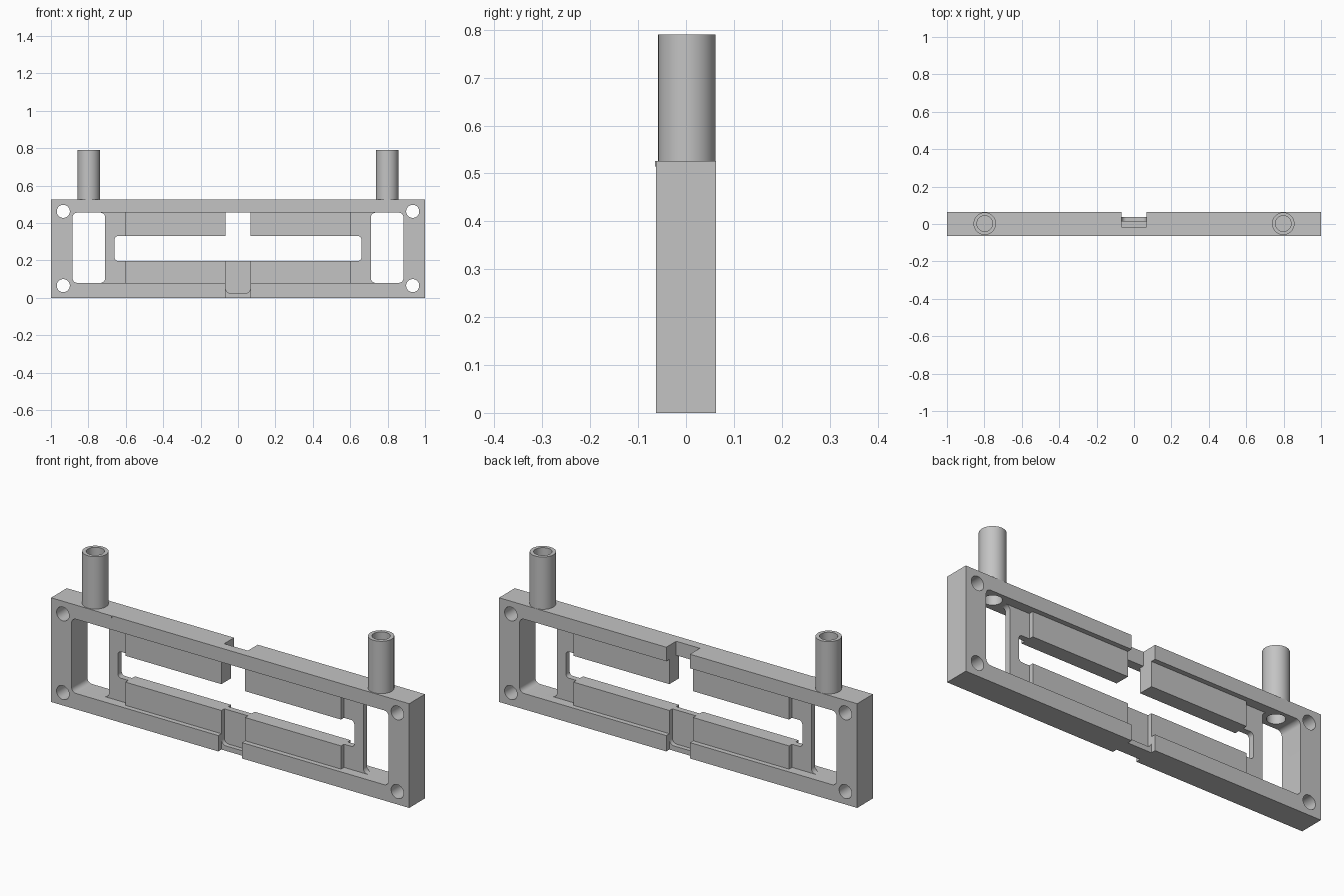
import bpy, bmesh, math

if "Cube" in bpy.data.objects:
    bpy.data.objects.remove(bpy.data.objects["Cube"])

grey = bpy.data.materials.new("light grey")
grey.diffuse_color = (0.55, 0.55, 0.55, 1)
grey.use_nodes = True
grey.node_tree.nodes["Principled BSDF"].inputs["Base Color"].default_value = grey.diffuse_color


def new_object(name, bm):
    bmesh.ops.recalc_face_normals(bm, faces=bm.faces)
    mesh = bpy.data.meshes.new(name)
    bm.to_mesh(mesh)
    bm.free()
    mesh.materials.append(grey)
    obj = bpy.data.objects.new(name, mesh)
    bpy.context.collection.objects.link(obj)
    return obj


def block(name, x0, x1, y0, y1, z0, z1, r=0.0):
    """Box whose x-z outline may have rounded corners."""
    pts = []
    if r:
        for i, (cx, cz) in enumerate([(x1 - r, z1 - r), (x0 + r, z1 - r),
                                      (x0 + r, z0 + r), (x1 - r, z0 + r)]):
            for k in range(9):
                a = math.pi / 2 * (i + k / 8)
                pts.append((cx + r * math.cos(a), cz + r * math.sin(a)))
    else:
        pts = [(x1, z1), (x0, z1), (x0, z0), (x1, z0)]
    bm = bmesh.new()
    face = bm.faces.new([bm.verts.new((x, y0, z)) for x, z in pts])
    out = bmesh.ops.extrude_face_region(bm, geom=[face])
    bmesh.ops.translate(bm, vec=(0, y1 - y0, 0),
                        verts=[v for v in out["geom"] if isinstance(v, bmesh.types.BMVert)])
    return new_object(name, bm)


def tube(name, x, y, r_out, r_in, z0, z1, n=48):
    bm = bmesh.new()
    rings = [[bm.verts.new((x + r * math.cos(2 * math.pi * i / n),
                            y + r * math.sin(2 * math.pi * i / n), z)) for i in range(n)]
             for r, z in [(r_out, z0), (r_out, z1), (r_in, z1), (r_in, z0)]]
    for j in range(4):
        a, b = rings[j], rings[(j + 1) % 4]
        for i in range(n):
            k = (i + 1) % n
            bm.faces.new((a[i], a[k], b[k], b[i]))
    return new_object(name, bm)


def rod(x, y, z, r, axis):
    """Solid round cutter along y or z."""
    bpy.ops.mesh.primitive_cylinder_add(vertices=48, radius=r, depth=0.3, location=(x, y, z),
                                        rotation=(math.pi / 2 if axis == "y" else 0, 0, 0))
    return bpy.context.object


def smooth(obj):
    bpy.ops.object.select_all(action="DESELECT")
    obj.select_set(True)
    bpy.context.view_layer.objects.active = obj
    bpy.ops.object.shade_smooth_by_angle(angle=math.radians(30))


TOP, HALF = 0.526, 0.063      # frame height and half depth
PLATE, WEB = 0.038, 0.015     # half depth of inner plate and of its thin areas
GAP = 0.066                   # half width of the centre gap
OUT = 0.1
PIPE_X, PIPE_Y = 0.798, 0.002

frame = block("frame", -1, 1, -HALF, HALF, 0, TOP)
cutters = []


def cut(*args, **kw):
    cutters.append(block("cutter", *args, **kw))


for s in (-1, 1):
    def span(d):              # depth range from d outwards on this side
        return sorted((s * d, s * OUT))
    # recess of the inner plate, front and back
    cut(-0.885, 0.885, *span(PLATE), 0.08, 0.455, r=0.025)
    # thin end strips beside the windows
    for e in (-1, 1):
        cut(*sorted((e * 0.602, e * 0.8)), *span(WEB), 0.08, 0.455)
    # lower bar notch and rounded centre groove
    cut(-GAP, GAP, *span(PLATE), -0.05, 0.12)
    cut(-GAP, GAP, *span(WEB), 0.025, 0.3, r=0.025)
    # side windows
    cut(*sorted((s * 0.71, s * 0.885)), -OUT, OUT, 0.08, 0.455, r=0.025)
    # bolt holes and pipe bore
    for z in (0.065, 0.462):
        cutters.append(rod(s * 0.934, 0, z, 0.035, "y"))
    cutters.append(rod(s * PIPE_X, PIPE_Y, 0.5, 0.042, "z"))

# long slot, gap above it, notch in the back of the upper bar
cut(-0.66, 0.66, -OUT, OUT, 0.197, 0.33, r=0.018)
cut(-GAP, GAP, -OUT, OUT, 0.28, 0.455)
cut(-GAP, GAP, -0.016, OUT, 0.4, 0.6)

bpy.context.view_layer.objects.active = frame
for c in cutters:
    mod = frame.modifiers.new("cut", "BOOLEAN")
    mod.operation, mod.solver, mod.object = "DIFFERENCE", "EXACT", c
    bpy.context.view_layer.objects.active = frame
    bpy.ops.object.modifier_apply(modifier=mod.name)
    bpy.data.objects.remove(c)
smooth(frame)

# upright pipes
for name, x in (("left_pipe", -PIPE_X), ("right_pipe", PIPE_X)):
    smooth(tube(name, x, PIPE_Y, 0.06, 0.042, TOP - 0.002, 0.79))

# tiny lip on the upper front edge
block("front_lip", -0.73, -0.66, -0.065, -0.062, 0.515, TOP)
